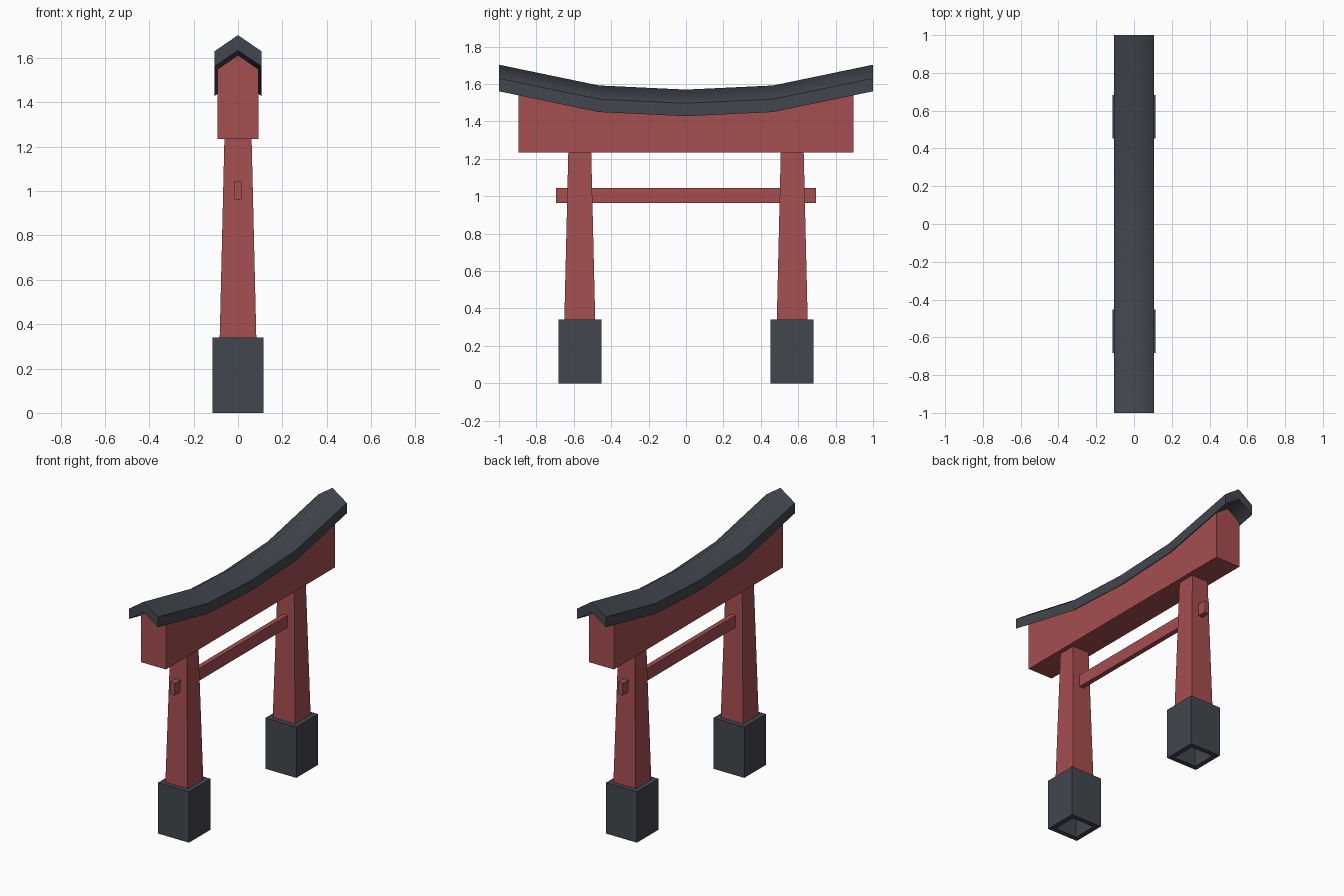
import bpy, bmesh

if "Cube" in bpy.data.objects:
    bpy.data.objects.remove(bpy.data.objects["Cube"])


def material(name, rgb):
    m = bpy.data.materials.new(name)
    m.diffuse_color = (*rgb, 1)
    m.use_nodes = True
    m.node_tree.nodes["Principled BSDF"].inputs["Base Color"].default_value = m.diffuse_color
    return m


RED = material("red_paint", (0.38, 0.077, 0.08))
SLATE = material("dark_slate", (0.054, 0.061, 0.077))


def finish(bm, name, mat):
    bmesh.ops.recalc_face_normals(bm, faces=bm.faces[:])
    mesh = bpy.data.meshes.new(name)
    bm.to_mesh(mesh)
    bm.free()
    mesh.materials.append(mat)
    ob = bpy.data.objects.new(name, mesh)
    bpy.context.collection.objects.link(ob)
    return ob


def bridge(bm, rings, close=False):
    """Join successive vertex rings with quads; close joins last to first."""
    pairs = list(zip(rings, rings[1:])) + ([(rings[-1], rings[0])] if close else [])
    for a, b in pairs:
        n = len(a)
        for i in range(n):
            j = (i + 1) % n
            bm.faces.new((a[i], a[j], b[j], b[i]))


def square(bm, half, y, z):
    return [bm.verts.new((sx * half, y + sy * half, z))
            for sx, sy in ((-1, -1), (1, -1), (1, 1), (-1, 1))]


def loft_y(bm, sections):
    """Sections are (y, [(x, z), ...]) swept along y with capped ends."""
    rings = [[bm.verts.new((x, y, z)) for x, z in pts] for y, pts in sections]
    bridge(bm, rings)
    return rings


# Ridge height along the sagging roof
RIDGE = [(-1, 1.703), (-0.465, 1.592), (0, 1.57), (0.465, 1.592), (1, 1.703)]
W, DROP, THICK = 0.106, 0.073, 0.069

# Roof: thin chevron section swept along the curve, smooth over the ridge
bm = bmesh.new()
rings = loft_y(bm, [(y, [(-W, z - DROP), (0, z), (W, z - DROP),
                         (W, z - DROP - THICK), (0, z - THICK),
                         (-W, z - DROP - THICK)]) for y, z in RIDGE])
for r in (rings[0], rings[-1]):
    bm.faces.new((r[0], r[1], r[4], r[5]))
    bm.faces.new((r[1], r[2], r[3], r[4]))
for f in bm.faces:
    f.smooth = True
for e in bm.edges:
    a, b = (v.co for v in e.verts)
    eave = abs(a.x) > 0.05 and abs(a.x - b.x) < 1e-4
    end = abs(a.y) > 0.99 and abs(b.y) > 0.99
    e.smooth = not (eave or end)
finish(bm, "roof", SLATE)

# Lintel: flat bottom, peaked top tucked just under the roof
bm = bmesh.new()
H = 0.092
sections = []
for y, z in [(-0.895, 1.681)] + RIDGE[1:-1] + [(0.895, 1.681)]:
    peak = z - THICK + 0.01
    side = peak - DROP * H / W
    sections.append((y, [(-H, 1.235), (-H, side), (0, peak), (H, side), (H, 1.235)]))
rings = loft_y(bm, sections)
for r in (rings[0], rings[-1]):
    bm.faces.new(r)
finish(bm, "lintel_beam", RED)

# Tie bar passing through both posts
bm = bmesh.new()
bmesh.ops.create_cube(bm, size=1)
for v in bm.verts:
    v.co = (v.co.x * 0.033, v.co.y * 1.39, 1.004 + v.co.z * 0.082)
finish(bm, "tie_bar", RED)

for side, s in (("front", -1), ("back", 1)):
    y = s * 0.568
    # Tapered post
    bm = bmesh.new()
    low, high = square(bm, 0.083, y, 0.32), square(bm, 0.061, y, 1.25)
    bridge(bm, [low, high])
    bm.faces.new(low)
    bm.faces.new(high)
    finish(bm, side + "_post", RED)
    # Hollow square footing sleeve
    bm = bmesh.new()
    bridge(bm, [square(bm, 0.115, y, 0), square(bm, 0.115, y, 0.34),
                square(bm, 0.082, y, 0.34), square(bm, 0.082, y, 0)], close=True)
    finish(bm, side + "_footing", SLATE)
